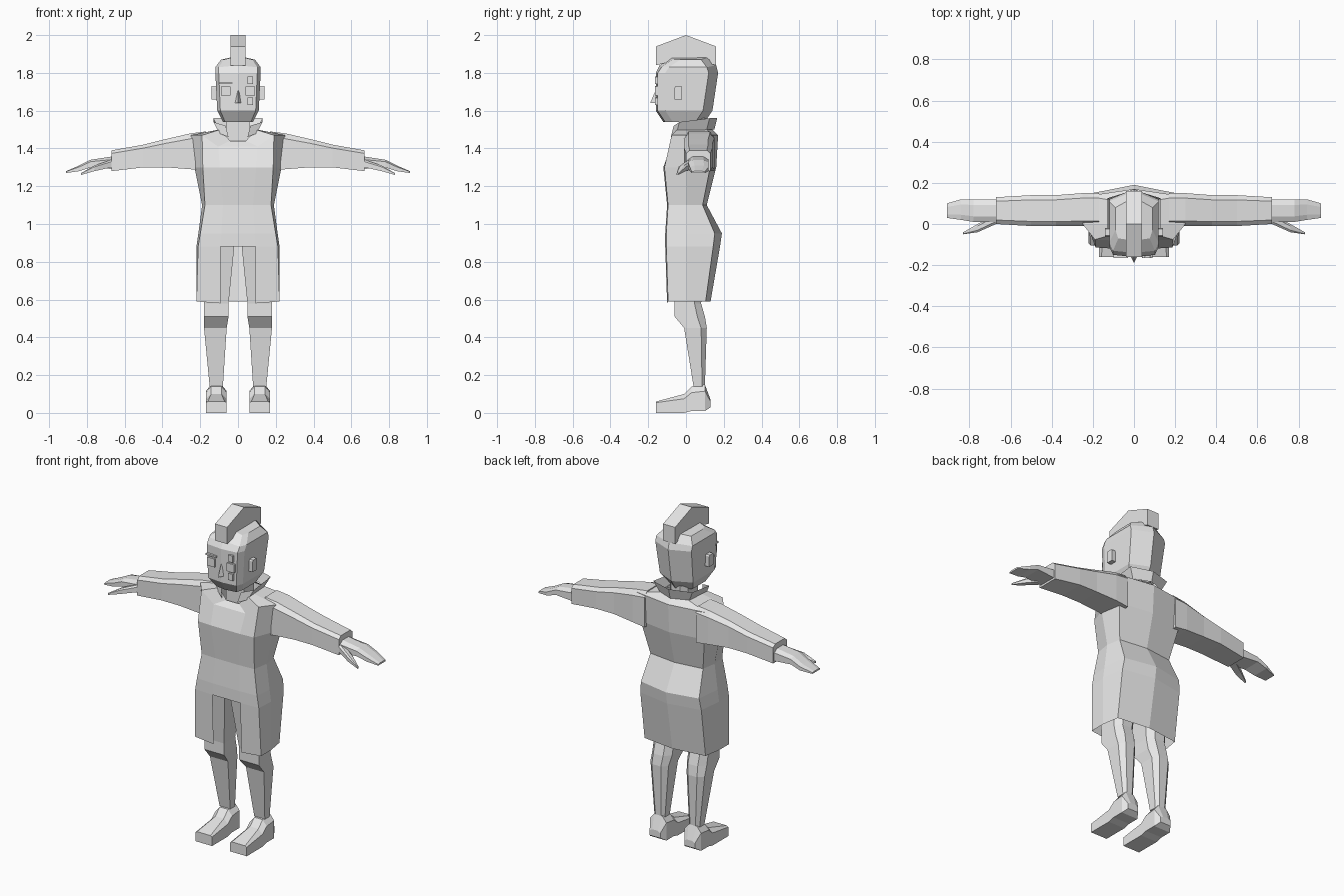
import bpy, bmesh

cube = bpy.data.objects.get("Cube")
if cube:
    bpy.data.objects.remove(cube)

# One plain grey for everything
tone = (.8, .8, .8, 1)
grey = bpy.data.materials.new("plain_grey")
grey.use_nodes = True
grey.diffuse_color = tone
grey.node_tree.nodes["Principled BSDF"].inputs["Base Color"].default_value = tone


def loft(name, rows, closed=True, caps=True, mirror=True, skip=None):
    """Skin rows of points; mirror the result across x when asked."""
    bm = bmesh.new()
    grid = [[bm.verts.new(point) for point in row] for row in rows]
    count = len(rows[0])
    for r, (lower, upper) in enumerate(zip(grid, grid[1:])):
        for c in range(count if closed else count - 1):
            d = (c + 1) % count
            if (r, c) != skip:
                bm.faces.new((lower[c], lower[d], upper[d], upper[c]))
    if caps:
        bm.faces.new(grid[0])
        bm.faces.new(grid[-1])
    bmesh.ops.recalc_face_normals(bm, faces=bm.faces)
    mesh = bpy.data.meshes.new(name)
    bm.to_mesh(mesh)
    bm.free()
    mesh.materials.append(grey)
    obj = bpy.data.objects.new(name, mesh)
    bpy.context.collection.objects.link(obj)
    if mirror:
        obj.modifiers.new("mirror", 'MIRROR')


def section(axis, at, low, high, cut=.25):
    """Rectangle across an axis, its far or upper corners chamfered."""
    (a, c), (b, d) = low, high
    side, drop = (b - a) * cut, (d - c) * cut
    outline = [(a, c), (b, c), (b, d - drop), (b - side, d), (a + side, d), (a, d - drop)]
    row = []
    for pair in outline:
        point = list(pair)
        point.insert("xyz".index(axis), at)
        row.append(point)
    return row


def coat_half(z, width, front, back, corner=.92, rise=0):
    """Half outline of the coat: placket, seam, front corner, side, back."""
    side = z + rise
    return [(0, front, z), (width * .42, front, z), (width * corner, front * .95, side),
            (width, 0, side), (width * .92, back * .8, side), (0, back, side)]


def head_half(z, width, front, back, drop=0):
    """Half outline of the head, with bevelled cheeks and a ridged back."""
    side = z - drop
    return [(0, front, z), (width * .85, front + .01, side), (width, front + .05, side),
            (width, back - .05, side), (0, back, z)]


# Coat shell, open between the front seams below the crotch
loft("coat", [
    coat_half(z=1.44, width=.1, front=-.05, back=.14, rise=.06),
    coat_half(z=1.41, width=.25, front=-.08, back=.17, corner=.76, rise=.06),
    coat_half(z=1.3, width=.23, front=-.12, back=.16, corner=.81),
    coat_half(z=1.1, width=.19, front=-.1, back=.11),
    coat_half(z=.95, width=.21, front=-.11, back=.19, corner=.95),
    coat_half(z=.88, width=.22, front=-.11, back=.18, corner=.96),
    coat_half(z=.58, width=.22, front=-.1, back=.13, corner=1, rise=.01),
], closed=False, caps=False, skip=(5, 0))

# Standing collar, flaring upwards and split at the throat
edge = [(.05, -.08, 1.46), (.1, -.05, 1.48), (.1, .11, 1.5), (0, .15, 1.5)]
loft("collar", [[(x * flare, y + lift / 4, z + lift) for x, y, z in edge]
                for lift, flare in ((0, 1), (.06, 1.3))], closed=False, caps=False)
loft("neck", [section("z", at=z, low=(-.06, -.03), high=(.06, .1)) for z in (1.42, 1.56)],
     mirror=False)

# Sleeves, tapering to the cuff
loft("sleeve", [
    section("x", at=.17, low=(-.01, 1.28), high=(.15, 1.49), cut=.15),
    section("x", at=.25, low=(-.01, 1.29), high=(.15, 1.48), cut=.15),
    section("x", at=.38, low=(-.01, 1.3), high=(.14, 1.45), cut=.15),
    section("x", at=.5, low=(-.01, 1.3), high=(.14, 1.42), cut=.15),
    section("x", at=.67, low=(0, 1.28), high=(.13, 1.39), cut=.15),
])

# Hands: a flat block of fingers and a separate thumb
loft("hand", [
    section("x", at=.65, low=(.01, 1.29), high=(.12, 1.36)),
    section("x", at=.78, low=(.01, 1.3), high=(.12, 1.34)),
    section("x", at=.84, low=(.02, 1.28), high=(.12, 1.31)),
    section("x", at=.91, low=(.03, 1.27), high=(.1, 1.28)),
])
loft("thumb", [
    section("x", at=.67, low=(0, 1.3), high=(.05, 1.34)),
    section("x", at=.76, low=(-.04, 1.28), high=(0, 1.31)),
    section("x", at=.83, low=(-.05, 1.26), high=(-.04, 1.27)),
])

# Trouser legs, bent slightly at the knee
loft("leg", [
    section("z", at=.92, low=(.02, -.1), high=(.18, .11)),
    section("z", at=.88, low=(.02, -.1), high=(.18, .11)),
    section("z", at=.58, low=(.05, -.06), high=(.18, .08)),
    section("z", at=.51, low=(.05, -.06), high=(.18, .1)),
    section("z", at=.45, low=(.06, -.01), high=(.18, .11)),
    section("z", at=.14, low=(.08, .04), high=(.15, .1)),
])

# Shoes, from toe to heel
loft("shoe", [
    section("y", at=-.16, low=(.06, 0), high=(.17, .06), cut=.1),
    section("y", at=-.01, low=(.06, 0), high=(.17, .1)),
    section("y", at=.03, low=(.06, .01), high=(.17, .14)),
    section("y", at=.1, low=(.06, .01), high=(.17, .15)),
    section("y", at=.13, low=(.08, .03), high=(.15, .07)),
])

# Head, from jaw to crown
loft("head", [
    head_half(z=1.54, width=.08, front=-.12, back=.1),
    head_half(z=1.6, width=.11, front=-.16, back=.14),
    head_half(z=1.8, width=.12, front=-.16, back=.17),
    head_half(z=1.84, width=.12, front=-.14, back=.16, drop=.01),
    head_half(z=1.89, width=.09, front=-.08, back=.13, drop=.02),
], closed=False)

# Raised crest of hair along the crown
reach = .16
crest = [(-reach, 1.84), (-reach, 1.94), (0, 2), (reach, 1.94), (reach, 1.84), (0, 1.88)]
loft("hair_crest", [[(x, y, z) for y, z in crest] for x in (-.04, .04)], mirror=False)

# Ears
loft("ear", [section("x", at=x, low=(-.06, 1.66), high=(-.02, 1.73), cut=.1)
             for x in (.11, .14)])

# Nose, a wedge that widens downwards
loft("nose", [[(-width, -.15, z), (0, tip, z), (width, -.15, z)]
              for z, width, tip in ((1.64, .02, -.19), (1.71, .01, -.16))], mirror=False)


def face_plate(name, left, right, bottom, top, mirror=False):
    """Shallow block set into the front of the face."""
    loft(name, [section("y", at=y, low=(left, bottom), high=(right, top), cut=.05)
                for y in (-.165, -.14)], mirror=mirror)


# Eyes, one brow, and the patches above and below the left eye
face_plate("eye", left=.04, right=.09, bottom=1.68, top=1.73, mirror=True)
face_plate("right_brow", left=-.1, right=-.03, bottom=1.74, top=1.75)
face_plate("left_upper_patch", left=.05, right=.08, bottom=1.74, top=1.78)
face_plate("left_lower_patch", left=.05, right=.08, bottom=1.63, top=1.67)
